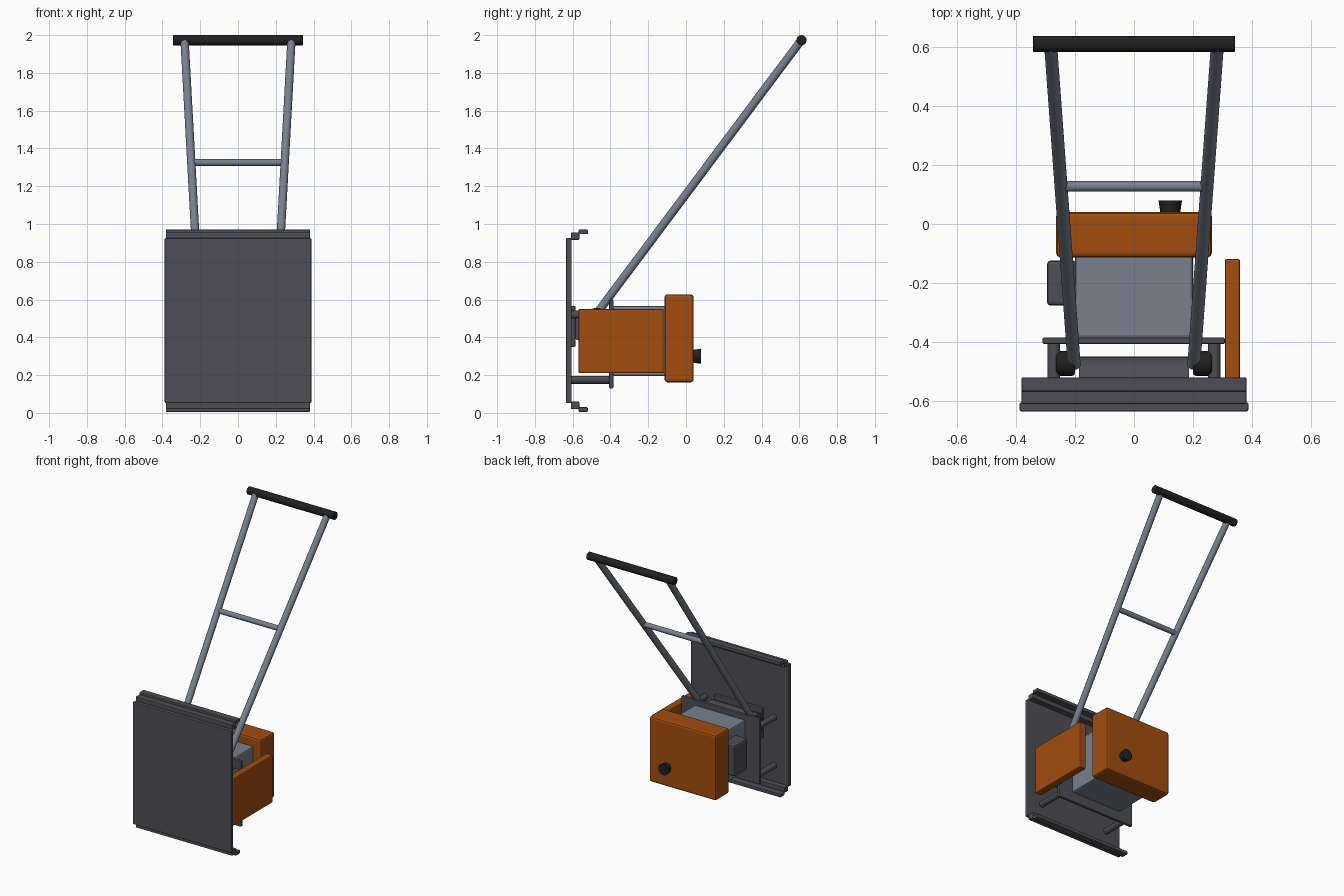
import bpy
import math
from mathutils import Vector

cube = bpy.data.objects.get("Cube")
if cube:
    bpy.data.objects.remove(cube, do_unlink=True)


def material(name, rgb):
    m = bpy.data.materials.new(name)
    m.use_nodes = True
    m.diffuse_color = (*rgb, 1)
    m.node_tree.nodes["Principled BSDF"].inputs["Base Color"].default_value = (*rgb, 1)
    return m


DARK = material("dark steel", (0.075, 0.075, 0.09))
ORANGE = material("orange paint", (0.36, 0.075, 0.005))
GREY = material("grey metal", (0.19, 0.22, 0.27))
BLACK = material("black rubber", (0.015, 0.015, 0.016))


def finish(obj, name, mat, bevel=0):
    obj.name = name
    obj.data.materials.append(mat)
    if bevel:
        mod = obj.modifiers.new("Bevel", "BEVEL")
        mod.width = bevel
        mod.segments = 2
    return obj


def box(name, mat, x, y, z, bevel=0.005):
    """Box from (min, max) pairs on each axis."""
    bpy.ops.mesh.primitive_cube_add(size=1, location=[sum(r) / 2 for r in (x, y, z)])
    obj = bpy.context.object
    obj.scale = [r[1] - r[0] for r in (x, y, z)]
    bpy.ops.object.transform_apply(location=False, rotation=False, scale=True)
    return finish(obj, name, mat, bevel)


def rod(name, mat, start, end, r, r_end=None, bevel=0):
    """Round bar or cone between two points."""
    a, b = Vector(start), Vector(end)
    bpy.ops.mesh.primitive_cone_add(vertices=24, radius1=r, radius2=r_end or r,
                                    depth=(b - a).length, location=(a + b) / 2)
    obj = bpy.context.object
    obj.rotation_euler = (b - a).to_track_quat("Z", "Y").to_euler()
    bpy.ops.object.shade_smooth_by_angle(angle=math.radians(40))
    return finish(obj, name, mat, bevel)


# Compacting plate with stepped lips at both ends
box("base_plate", DARK, (-0.388, 0.388), (-0.635, -0.605), (0.052, 0.925))
MID = 0.488
for side, sign in (("upper", 1), ("lower", -1)):
    for step, y, inner, outer in (("inner", (-0.61, -0.565), 0.428, 0.468),
                                  ("outer", (-0.568, -0.52), 0.458, 0.483)):
        z = sorted((MID + sign * inner, MID + sign * outer))
        box(f"{side}_{step}_lip", DARK, (-0.382, 0.382), y, z)

# Exciter and the engine deck on four posts
box("exciter_flange", DARK, (-0.19, 0.19), (-0.61, -0.585), (0.35, 0.565))
rod("exciter_housing", DARK, (-0.187, -0.535, 0.46), (0.187, -0.535, 0.46), 0.085)
box("engine_deck", DARK, (-0.31, 0.308), (-0.407, -0.385), (0.13, 0.60))
for side, x in (("left", 0.272), ("right", -0.272)):
    for level, z in (("upper", 0.52), ("lower", 0.175)):
        rod(f"{side}_{level}_post", DARK, (x, -0.61, z), (x, -0.4, z), 0.021)

# Engine, tank, muffler and belt guard
box("engine_block", GREY, (-0.2, 0.2), (-0.387, -0.105), (0.195, 0.565), 0.01)
box("fuel_tank", ORANGE, (-0.264, 0.264), (-0.113, 0.04), (0.162, 0.628), 0.014)
rod("fuel_cap", BLACK, (0.123, 0.035, 0.3), (0.123, 0.08, 0.3), 0.033, 0.04)
box("muffler", DARK, (-0.295, -0.195), (-0.277, -0.124), (0.28, 0.5), 0.012)
box("belt_guard", ORANGE, (0.308, 0.36), (-0.57, -0.118), (0.21, 0.55), 0.008)

# Handle with rubber mounts, cross bar and grip
for side, s in (("left", 1), ("right", -1)):
    rod(f"{side}_handle_mount", BLACK, (s * 0.2, -0.473, 0.515),
        (s * 0.265, -0.473, 0.515), 0.042, bevel=0.01)
    rod(f"{side}_handle_tube", GREY, (s * 0.203, -0.477, 0.52),
        (s * 0.283, 0.61, 1.973), 0.022)
rod("handle_cross_bar", GREY, (-0.246, 0.128, 1.325), (0.246, 0.128, 1.325), 0.018)
rod("handle_grip", BLACK, (-0.343, 0.611, 1.973), (0.343, 0.611, 1.973), 0.027, bevel=0.003)
